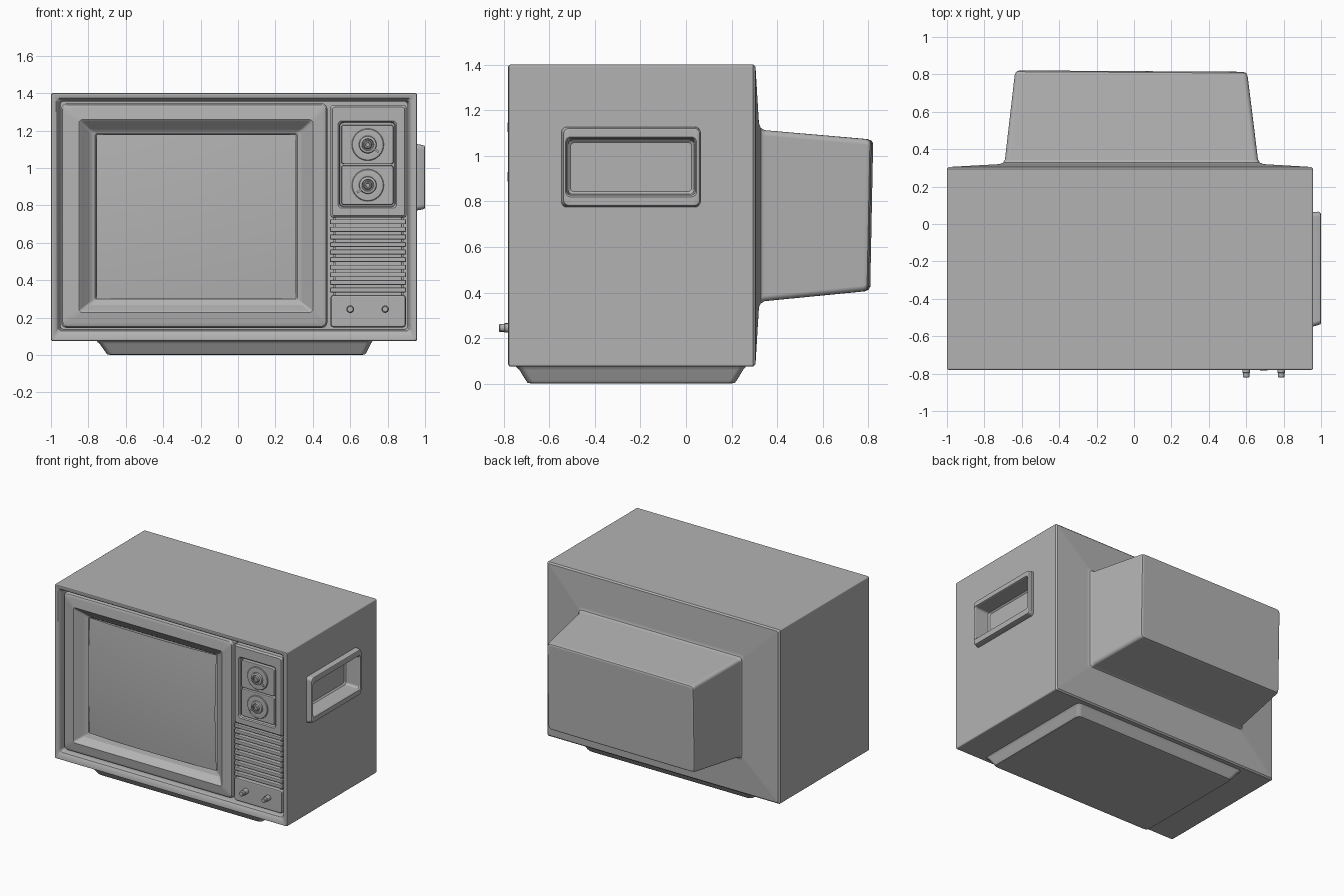
import bpy, bmesh, math
from mathutils import Vector

if "Cube" in bpy.data.objects:
    bpy.data.objects.remove(bpy.data.objects["Cube"])

MAPS = {'x': lambda a, b, d: (d, a, b),
        'y': lambda a, b, d: (a, d, b),
        'z': lambda a, b, d: (a, b, d)}

# Dark grey plastic
plastic = bpy.data.materials.new('grey_plastic')
plastic.diffuse_color = (.45, .45, .45, 1)
plastic.use_nodes = True
plastic.node_tree.nodes["Principled BSDF"].inputs["Base Color"].default_value = plastic.diffuse_color


def smooth(ob, angle=30):
    """Smooth shading with sharp creases; large flat faces keep flat shading."""
    bpy.ops.object.select_all(action='DESELECT')
    ob.select_set(True)
    bpy.context.view_layer.objects.active = ob
    bpy.ops.object.shade_smooth_by_angle(angle=math.radians(angle))


def finish(name, bm):
    bmesh.ops.recalc_face_normals(bm, faces=bm.faces[:])
    me = bpy.data.meshes.new(name)
    bm.to_mesh(me)
    bm.free()
    me.materials.append(plastic)
    ob = bpy.data.objects.new(name, me)
    bpy.context.collection.objects.link(ob)
    smooth(ob)
    return ob


def loft(name, axis, loops, cap_start=True, cap_end=True, seg=4):
    """Skin rounded rectangles (a0, a1, b0, b1, depth, corner radius) along an axis."""
    bm = bmesh.new()
    rings = []
    for a0, a1, b0, b1, d, r in loops:
        ring = []
        for k, (ca, cb) in enumerate([(a1 - r, b1 - r), (a0 + r, b1 - r),
                                      (a0 + r, b0 + r), (a1 - r, b0 + r)]):
            for i in range(seg + 1):
                t = math.pi / 2 * (k + i / seg)
                ring.append(bm.verts.new(MAPS[axis](ca + r * math.cos(t), cb + r * math.sin(t), d)))
        rings.append(ring)
    n = len(rings[0])
    for p, q in zip(rings, rings[1:]):
        for i in range(n):
            bm.faces.new((p[i], p[(i + 1) % n], q[(i + 1) % n], q[i]))
    if cap_start:
        bm.faces.new(rings[0])
    if cap_end:
        bm.faces.new(rings[-1])
    return finish(name, bm)


def block(name, x0, x1, z0, z1, back, front, b=0.008, r=0.012):
    """Front-facing plate with a chamfered front edge."""
    return loft(name, 'y', [(x0, x1, z0, z1, back, r), (x0, x1, z0, z1, front + b, r),
                            (x0 + b * .3, x1 - b * .3, z0 + b * .3, z1 - b * .3, front + b * .3, r),
                            (x0 + b, x1 - b, z0 + b, z1 - b, front, r)])


def lathe(name, x, z, profile, n=32):
    """Revolve (radius, y) points about a y-parallel axis."""
    bm = bmesh.new()
    rings = [[bm.verts.new((x + r * math.cos(2 * math.pi * i / n), y, z + r * math.sin(2 * math.pi * i / n)))
              for i in range(n)] for r, y in profile]
    for p, q in zip(rings, rings[1:]):
        for i in range(n):
            bm.faces.new((p[i], p[(i + 1) % n], q[(i + 1) % n], q[i]))
    bm.faces.new(rings[0])
    bm.faces.new(rings[-1])
    return finish(name, bm)


# Cabinet: tube housing, back panel, sides, front rim and recessed front
cabinet = loft('cabinet', 'y', [
    (-.615, .585, .425, 1.055, .811, .02),
    (-.63, .6, .412, 1.066, .804, .025),
    (-.638, .608, .405, 1.073, .786, .025),
    (-.69, .663, .362, 1.112, .345, .025),
    (-.70, .673, .352, 1.122, .328, .025),
    (-.72, .693, .335, 1.142, .32, .02),
    (-.99, .948, .085, 1.39, .305, .01),
    (-1, .958, .075, 1.40, .295, .01),
    (-1, .958, .075, 1.40, -.77, .01),
    (-.997, .955, .078, 1.397, -.777, .01),
    (-.99, .948, .085, 1.39, -.78, .01),
    (-.972, .93, .11, 1.373, -.777, .015),
    (-.96, .917, .128, 1.364, -.765, .02),
    (-.95, .907, .138, 1.356, -.735, .02),
    (-.95, .907, .138, 1.356, -.67, .02)])
for v in cabinet.data.vertices:      # slight lean of the housing's back face
    if v.co.y > .75:
        v.co.y += (v.co.z - .74) * .02 - v.co.x * .006

# Pocket for the side handle
cutter = loft('handle_cutter', 'x', [(-.532, .048, .817, 1.088, .83, .02),
                                     (-.532, .048, .817, 1.088, 1.05, .02)])
cutter.hide_render = True
mod = cabinet.modifiers.new('pocket', 'BOOLEAN')
mod.operation, mod.solver, mod.object = 'DIFFERENCE', 'EXACT', cutter
bpy.context.view_layer.objects.active = cabinet
bpy.ops.object.modifier_apply(modifier='pocket')
bpy.data.objects.remove(cutter)
smooth(cabinet)

# Side handle: raised surround and recessed cup
loft('side_handle', 'x', [
    (-.547, .063, .774, 1.127, .945, .025),
    (-.547, .063, .774, 1.127, .962, .025),
    (-.54, .066, .778, 1.123, .985, .025),
    (-.537, .06, .781, 1.12, .996, .025),
    (-.53, .052, .788, 1.113, 1.0, .022),
    (-.528, .046, .82, 1.082, 1.0, .02),
    (-.522, .04, .827, 1.076, .99, .018),
    (-.517, .035, .832, 1.068, .885, .018),
    (-.507, .025, .842, 1.058, .875, .018)], cap_start=False)

# Plinth
loft('base', 'z', [
    (-.68, .66, -.675, .195, 0, .03),
    (-.70, .68, -.695, .215, .004, .03),
    (-.71, .69, -.705, .225, .018, .03),
    (-.74, .71, -.73, .25, .06, .03),
    (-.75, .715, -.74, .258, .068, .03),
    (-.76, .725, -.75, .265, .08, .03)])

# Screen surround with sloped inner walls
loft('screen_bezel', 'y', [
    (-.945, .478, .145, 1.345, -.67, .03),
    (-.945, .478, .145, 1.345, -.735, .03),
    (-.938, .471, .152, 1.338, -.748, .03),
    (-.92, .452, .172, 1.322, -.757, .03),
    (-.85, .40, .228, 1.258, -.765, .015),
    (-.84, .39, .238, 1.248, -.758, .012),
    (-.80, .35, .268, 1.208, -.715, .012),
    (-.765, .318, .293, 1.187, -.705, .012),
    (-.755, .308, .303, 1.177, -.69, .012)], cap_start=False, cap_end=False)

# Bulging picture tube
bm = bmesh.new()
bmesh.ops.create_grid(bm, x_segments=20, y_segments=16, size=1)
for v in bm.verts:
    u, w = v.co.x, v.co.y
    v.co = Vector((-.223 + .534 * u, -.735 + .017 * (u * u + w * w), .74 + .44 * w))
bmesh.ops.reverse_faces(bm, faces=[f for f in bm.faces if f.normal.y > 0])
finish('screen', bm)

# Upper control panel with a well for the dials
loft('control_panel', 'y', [
    (.495, .9, .735, 1.335, -.67, .012),
    (.495, .9, .735, 1.335, -.745, .012),
    (.505, .89, .745, 1.325, -.757, .012),
    (.535, .848, .785, 1.252, -.757, .02),
    (.542, .841, .792, 1.245, -.75, .02),
    (.545, .838, .795, 1.242, -.725, .02)], cap_start=False)

# Two dials on square plates
for label, z, turn in (('upper', 1.125, -35), ('lower', .908, 215)):
    block(label + '_dial_plate', .553, .831, z - .105, z + .105, -.72, -.752)
    lathe(label + '_dial', .694, z, [
        (.086, -.74), (.086, -.756), (.082, -.76), (.055, -.762), (.05, -.76), (.047, -.76),
        (.044, -.772), (.032, -.775), (.029, -.768), (.024, -.768), (.022, -.781), (.018, -.784),
        (.012, -.784), (.01, -.78)])
    bm = bmesh.new()
    bmesh.ops.create_cube(bm, size=1)
    a = math.radians(turn)
    for v in bm.verts:
        p, q = v.co.x * .03 + .055, v.co.z * .012
        v.co = Vector((.694 + p * math.cos(a) - q * math.sin(a), -.763 + v.co.y * .014,
                       z + p * math.sin(a) + q * math.cos(a)))
    finish(label + '_dial_pointer', bm)

# Speaker grille
for i in range(10):
    z = .348 + i * .0405
    block(f'grille_slat_{i + 1}', .492, .898, z - .013, z + .013, -.67, -.752, .006, .004)
for side, x in (('left', .514), ('right', .879)):
    block(side + '_grille_post', x - .007, x + .007, .32, .74, -.67, -.735, .003, .003)

# Lower panel with two small knobs
block('lower_panel', .495, .897, .148, .322, -.67, -.757, .012, .015)
for side, x, r in (('left', .6, .021), ('right', .787, .02)):
    lathe(side + '_knob', x, .245, [(r, -.74), (r, -.795), (r * .85, -.797), (r * .85, -.817),
                                    (r * .7, -.82)], 16)

# Even out normals so broad faces shade flat
for ob in bpy.context.collection.objects:
    wn = ob.modifiers.new('even_normals', 'WEIGHTED_NORMAL')
    wn.keep_sharp, wn.weight = True, 90
